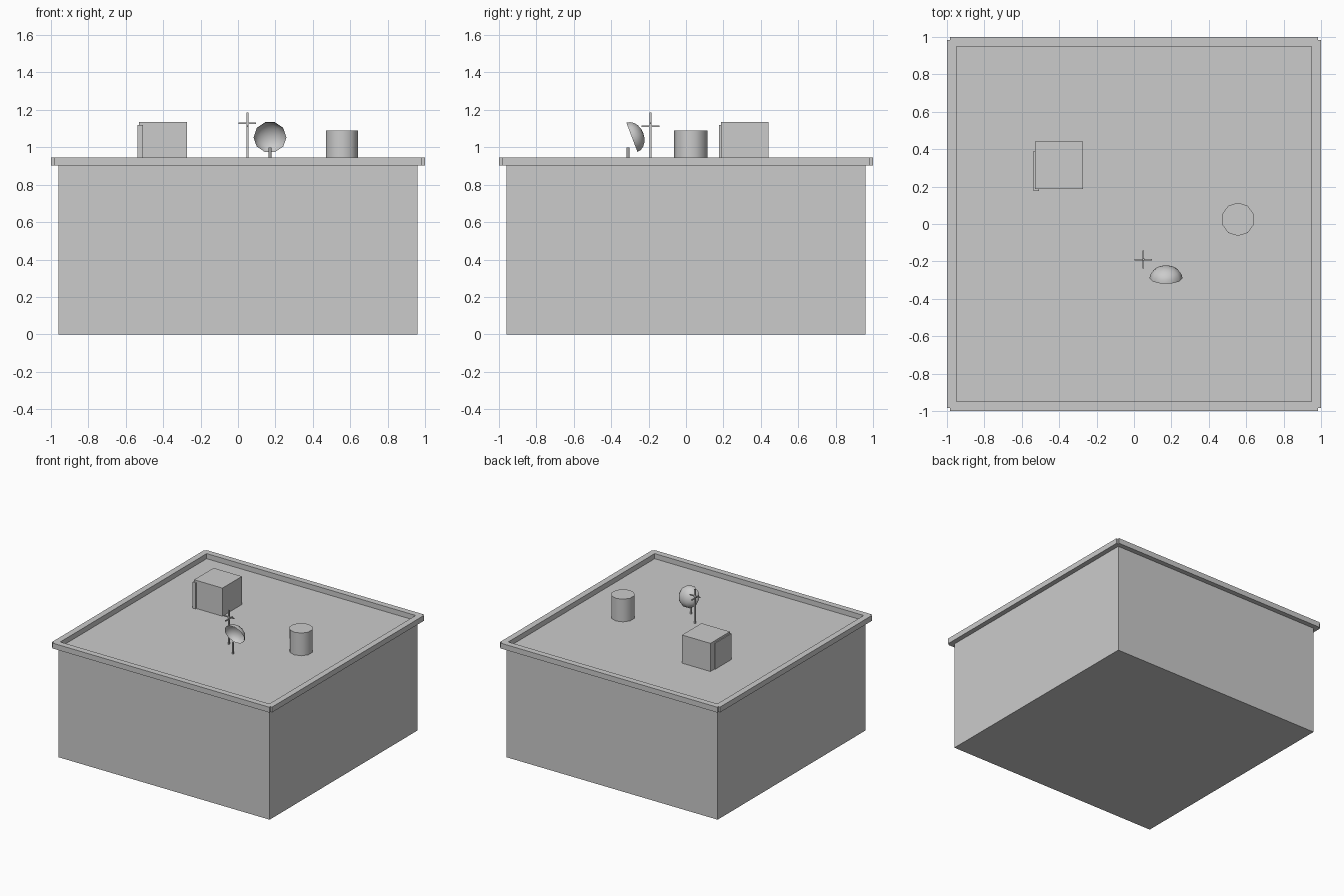
import bpy, bmesh, math
from mathutils import Matrix, Vector

if "Cube" in bpy.data.objects:
    bpy.data.objects.remove(bpy.data.objects["Cube"])

ROOF = 0.904


def finish(name, bm, smooth=False):
    bmesh.ops.recalc_face_normals(bm, faces=bm.faces[:])
    me = bpy.data.meshes.new(name)
    bm.to_mesh(me)
    bm.free()
    ob = bpy.data.objects.new(name, me)
    bpy.context.collection.objects.link(ob)
    if smooth:
        bpy.ops.object.select_all(action='DESELECT')
        bpy.context.view_layer.objects.active = ob
        ob.select_set(True)
        bpy.ops.object.shade_smooth_by_angle(angle=math.radians(45))
    return ob


def box(name, lo, hi):
    lo, hi = Vector(lo), Vector(hi)
    bm = bmesh.new()
    bmesh.ops.create_cube(bm, size=1, matrix=Matrix.Translation((lo + hi) / 2)
                          @ Matrix.Diagonal((*(hi - lo), 1)))
    return finish(name, bm)


def cylinder(name, x, y, z0, z1, r, sides):
    bm = bmesh.new()
    rot = Matrix.Rotation(math.pi / 2, 4, 'Z')
    bmesh.ops.create_cone(bm, cap_ends=True, segments=sides, radius1=r, radius2=r, depth=z1 - z0,
                          matrix=Matrix.Translation((x, y, (z0 + z1) / 2)))
    return finish(name, bm, True)


# Building block
box("building_body", (-0.96, -0.96, 0), (0.96, 0.96, ROOF))

# Parapet: one mitred side with notched ends, turned round four times
bm = bmesh.new()
side = [(-0.95, -0.95), (-0.985, -0.985), (-0.985, -1), (0.985, -1), (0.985, -0.985), (0.95, -0.95)]
for k in range(4):
    turn = Matrix.Rotation(k * math.pi / 2, 3, 'Z')
    low, top = [[bm.verts.new(turn @ Vector((x, y, z))) for x, y in side] for z in (0.902, 0.946)]
    bm.faces.new(low)
    bm.faces.new(top)
    for i in (1, 2, 3, 5):  # mitre faces stay open and are welded
        j = (i + 1) % 6
        bm.faces.new((low[i], low[j], top[j], top[i]))
bmesh.ops.remove_doubles(bm, verts=bm.verts[:], dist=1e-4)
finish("parapet", bm)

# Stair hut with its side panel
box("roof_hut", (-0.53, 0.187, ROOF), (-0.272, 0.44, 1.135))
box("hut_panel", (-0.537, 0.177, ROOF), (-0.508, 0.39, 1.118))

# Water tank
cylinder("water_tank", 0.556, 0.025, ROOF, 1.09, 0.089, 10)

# Aerial with two crossed bars
ax, ay = 0.05, -0.19
box("aerial_mast", (ax - 0.005, ay - 0.005, ROOF), (ax + 0.005, ay + 0.005, 1.185))
box("aerial_bar_x", (ax - 0.047, ay - 0.004, 1.124), (ax + 0.047, ay + 0.004, 1.132))
box("aerial_bar_y", (ax - 0.004, ay - 0.047, 1.108), (ax + 0.004, ay + 0.047, 1.116))

# Dish: open half ellipsoid tilted about the x axis
bm = bmesh.new()
frame = (Matrix.Translation((0.171, -0.289, 1.053))
         @ Matrix.Rotation(-math.atan2(0.934, 0.355), 4, 'X'))
R, DEPTH, SIDES, RINGS = 0.088, 0.065, 10, 5
rings = []
for k in range(RINGS):
    a = k / RINGS * math.pi / 2
    rings.append([bm.verts.new(frame @ Vector((R * math.cos(a) * math.cos(t), R * math.cos(a) * math.sin(t),
                                               DEPTH * math.sin(a))))
                  for t in (2 * math.pi * s / SIDES for s in range(SIDES))])
tip = bm.verts.new(frame @ Vector((0, 0, DEPTH)))
for s in range(SIDES):
    n = (s + 1) % SIDES
    for a, b in zip(rings, rings[1:]):
        bm.faces.new((a[s], a[n], b[n], b[s]))
    bm.faces.new((rings[-1][s], rings[-1][n], tip))
finish("dish", bm, True)
cylinder("dish_post", 0.171, -0.31, ROOF, 1.0, 0.008, 8)
